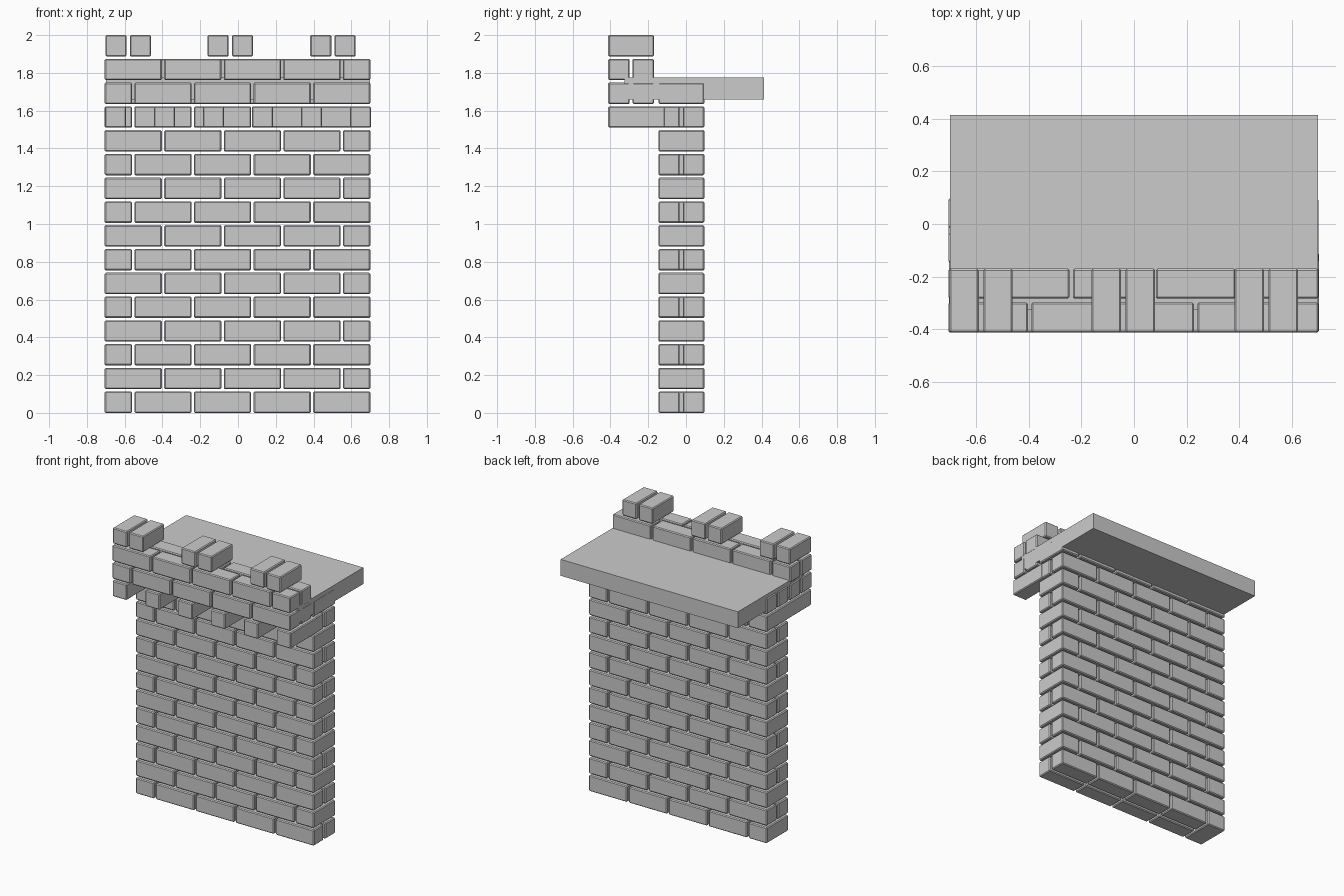
import bpy, bmesh

if "Cube" in bpy.data.objects:
    bpy.data.objects.remove(bpy.data.objects["Cube"])

P = 0.1258           # course pitch
H = 0.113            # brick height
STEP, GAP = 0.3155, 0.013
X0, X1 = -0.706, 0.706


def build(name, boxes, bevel=0.006):
    """One object out of (x0, x1, y0, y1, z0, z1) blocks with chamfered edges."""
    bm = bmesh.new()
    for x0, x1, y0, y1, z0, z1 in boxes:
        vs = bmesh.ops.create_cube(bm, size=1)['verts']
        for v in vs:
            v.co.x = x0 if v.co.x < 0 else x1
            v.co.y = y0 if v.co.y < 0 else y1
            v.co.z = z0 if v.co.z < 0 else z1
    me = bpy.data.meshes.new(name)
    bm.to_mesh(me)
    bm.free()
    ob = bpy.data.objects.new(name, me)
    bpy.context.collection.objects.link(ob)
    if bevel:
        m = ob.modifiers.new("chamfer", 'BEVEL')
        m.width = bevel
        m.segments = 1
    return ob


def spans(half_left):
    """Running bond: four stretchers and one half brick at an end."""
    out = []
    start = X0
    for i in range(5):
        half = i == (0 if half_left else 4)
        w = STEP / 2 if half else STEP
        out.append((start, min(start + w - GAP, X1), half))
        start += w
    return out


# Wall: two wythes tied by full-depth half bricks at alternating ends
wythes = [(-0.146, -0.034), (-0.016, 0.097)]
wall = []
for row in range(14):
    z = row * P
    for a, b, half in spans(row % 2 == 0):
        if half:
            wall.append((a, b, -0.146, 0.097, z, z + H))
        else:
            wall += [(a, b, y0, y1, z, z + H) for y0, y1 in wythes]
build("brick_wall", wall)

# Walkway slab
build("walkway_slab", [(-0.70, 0.70, -0.325, 0.414, 1.658, 1.775)], 0)

# Corbels carrying the parapet
build("corbels", [(-0.648 + i * 0.2592 - 0.056, -0.648 + i * 0.2592 + 0.056,
                   -0.412, -0.11, 12 * P, 12 * P + H) for i in range(6)])

# Parapet: two courses, wythes staggered against each other
parapet = []
for row in (13, 14):
    for k, (y0, y1) in enumerate([(-0.412, -0.298), (-0.284, -0.17)]):
        for a, b, half in spans((row + k) % 2 == 1):
            parapet.append((a, b, y0, y1, row * P, row * P + H))
build("parapet", parapet)

# Merlons: three pairs of header bricks
merlons = []
for x in (-0.702, -0.161, 0.382):
    for dx in (0, 0.129):
        merlons.append((x + dx, x + dx + 0.112, -0.412, -0.17, 15 * P, 15 * P + H))
build("merlons", merlons)
